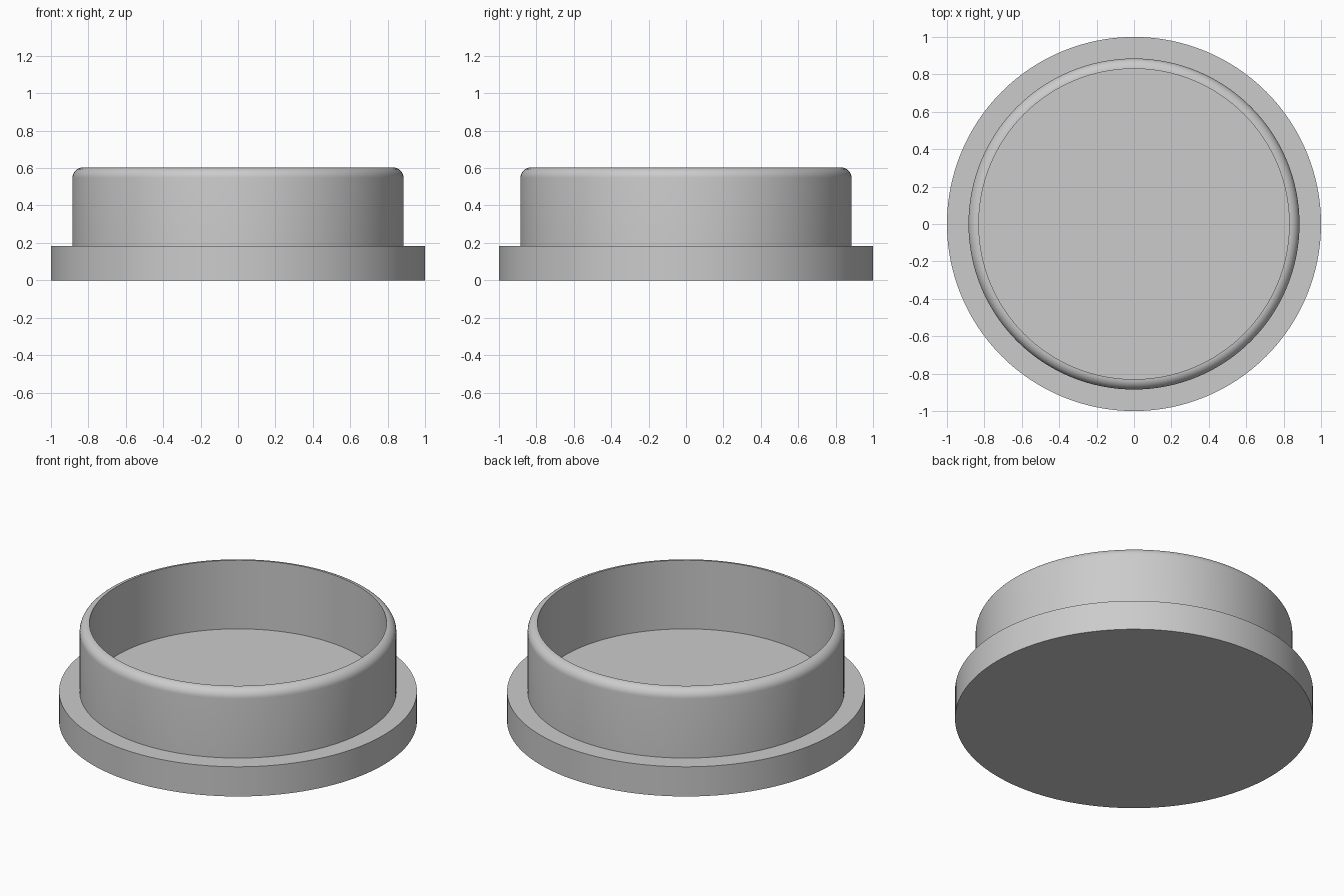
import bpy
import math

SEGMENTS = 128
RIM_OUT, RIM_IN = 0.885, 0.83
FLANGE_TOP, FLOOR, HEIGHT = 0.183, 0.18, 0.603

cube = bpy.data.objects.get("Cube")
if cube:
    bpy.data.objects.remove(cube, do_unlink=True)

grey = bpy.data.materials.new("plain grey")
grey.use_nodes = True
colour = (0.6, 0.6, 0.6, 1)
grey.diffuse_color = colour
grey.node_tree.nodes["Principled BSDF"].inputs["Base Color"].default_value = colour


def lathe(name, profile):
    """Revolve (radius, z) points about z, closing both ends with a disc."""
    verts, faces = [], []
    for r, z in profile:
        for i in range(SEGMENTS):
            a = math.tau * i / SEGMENTS
            verts.append((r * math.cos(a), r * math.sin(a), z))
    for k in range(len(profile) - 1):
        for i in range(SEGMENTS):
            j = (i + 1) % SEGMENTS
            lo, hi = k * SEGMENTS, (k + 1) * SEGMENTS
            faces.append((lo + i, lo + j, hi + j, hi + i))
    faces.append(tuple(reversed(range(SEGMENTS))))
    faces.append(tuple(range(len(verts) - SEGMENTS, len(verts))))
    mesh = bpy.data.meshes.new(name)
    mesh.from_pydata(verts, [], faces)
    mesh.materials.append(grey)
    obj = bpy.data.objects.new(name, mesh)
    bpy.context.collection.objects.link(obj)
    bpy.ops.object.select_all(action="DESELECT")
    obj.select_set(True)
    bpy.context.view_layer.objects.active = obj
    bpy.ops.object.shade_smooth_by_angle(angle=math.radians(30))
    return obj


# Rounded outer lip of the rim
lip = RIM_OUT - RIM_IN
steps = 8
arc = [(RIM_IN + lip * math.cos(t), HEIGHT - lip + lip * math.sin(t))
       for t in (math.pi / 2 * i / steps for i in range(steps + 1))]

# Solid flange, upright wall, lip, inner wall and recessed floor
lathe("flanged_cap",
      [(1, 0), (1, FLANGE_TOP), (RIM_OUT, FLANGE_TOP)] + arc + [(RIM_IN, FLOOR)])
